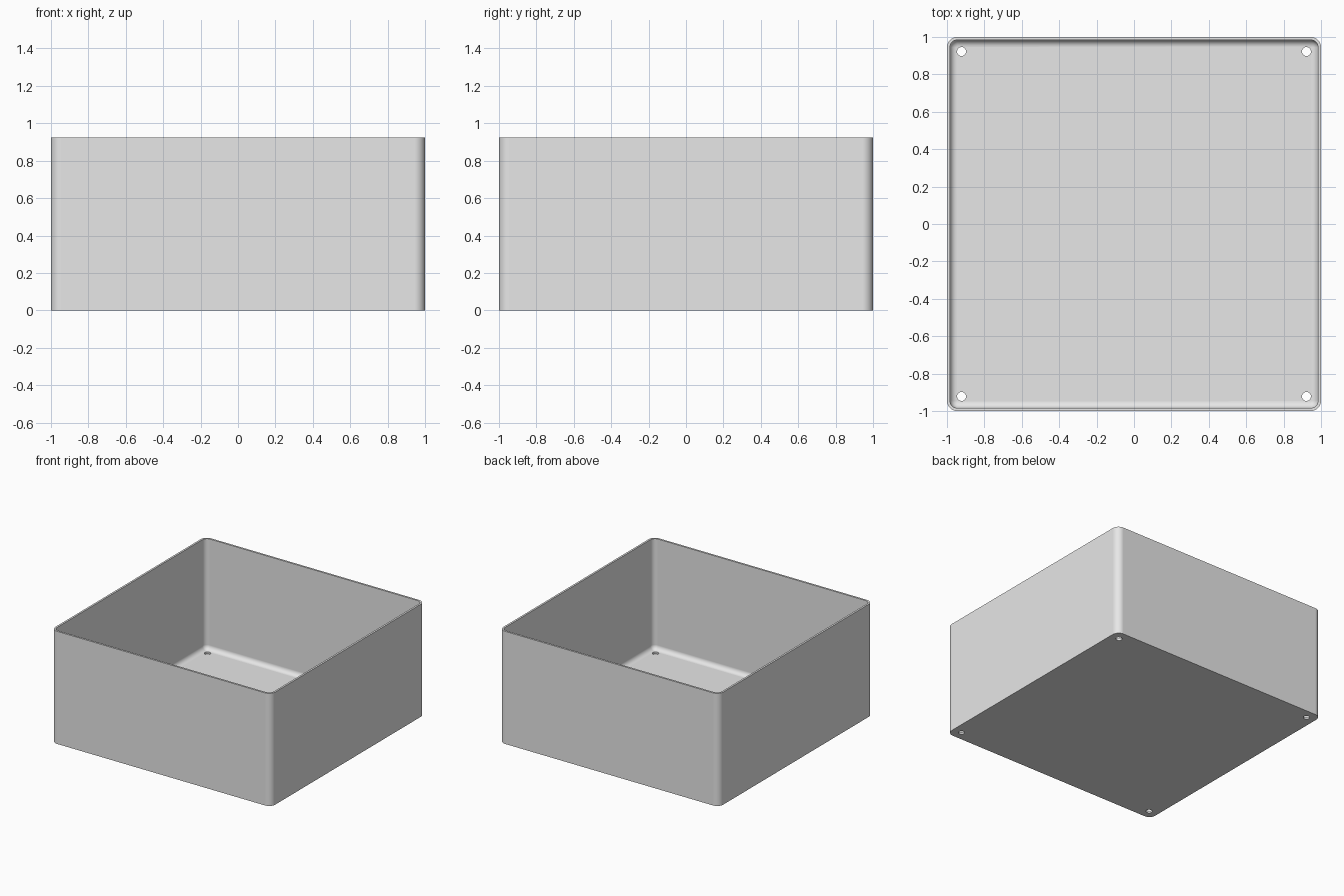
import bpy
import bmesh
from math import cos, sin, pi, radians

cube = bpy.data.objects.get("Cube")
if cube:
    bpy.data.objects.remove(cube, do_unlink=True)

HEIGHT = 0.925
WALL = 0.016
CORNER = 0.056
FILLET = 0.038
HOLE_POS, HOLE_RADIUS = 0.922, 0.024
STEPS = 8

grey = bpy.data.materials.new("light grey")
grey.use_nodes = True
grey.diffuse_color = (0.8, 0.8, 0.8, 1)
grey.node_tree.nodes["Principled BSDF"].inputs["Base Color"].default_value = (0.8, 0.8, 0.8, 1)


def rounded_ring(bm, half, radius, z):
    """Loop of vertices around a square with rounded corners."""
    ring = []
    for quarter, (sx, sy) in enumerate([(1, 1), (-1, 1), (-1, -1), (1, -1)]):
        for i in range(STEPS + 1):
            a = (quarter + i / STEPS) * pi / 2
            ring.append(bm.verts.new((sx * (half - radius) + radius * cos(a),
                                      sy * (half - radius) + radius * sin(a), z)))
    return ring


# Open box: outside wall, rim, inside wall, floor fillet, floor
profile = [(0, 0), (0, HEIGHT), (WALL, HEIGHT)]
for i in range(STEPS + 1):
    a = i / STEPS * pi / 2
    profile.append((WALL + FILLET * (1 - cos(a)), WALL + FILLET * (1 - sin(a))))

bm = bmesh.new()
rings = [rounded_ring(bm, 1 - inset, CORNER - inset, z) for inset, z in profile]
for lower, upper in zip(rings, rings[1:]):
    for i in range(len(lower)):
        j = (i + 1) % len(lower)
        bm.faces.new((lower[i], lower[j], upper[j], upper[i]))
bm.faces.new(reversed(rings[0]))
bm.faces.new(rings[-1])
bmesh.ops.recalc_face_normals(bm, faces=bm.faces)
mesh = bpy.data.meshes.new("open_box")
bm.to_mesh(mesh)
bm.free()
box = bpy.data.objects.new("open_box", mesh)
bpy.context.collection.objects.link(box)
mesh.materials.append(grey)

# Four screw holes through the floor corners
for sx in (-1, 1):
    for sy in (-1, 1):
        bpy.ops.mesh.primitive_cylinder_add(vertices=32, radius=HOLE_RADIUS, depth=0.2,
                                            location=(sx * HOLE_POS, sy * HOLE_POS, 0))
        cutter = bpy.context.object
        cutter.name = "hole_cutter"
        cutter.hide_render = True
        cutter.data.materials.append(grey)
        cut = box.modifiers.new("hole", 'BOOLEAN')
        cut.operation = 'DIFFERENCE'
        cut.solver = 'EXACT'
        cut.object = cutter
        bpy.context.view_layer.objects.active = box
        bpy.ops.object.modifier_apply(modifier=cut.name)
        bpy.data.objects.remove(cutter, do_unlink=True)

# Smooth fillets with crisp rim and hole edges
bpy.ops.object.select_all(action='DESELECT')
box.select_set(True)
bpy.context.view_layer.objects.active = box
bpy.ops.object.shade_smooth_by_angle(angle=radians(30))
weighted = box.modifiers.new("flat_sides", 'WEIGHTED_NORMAL')
weighted.keep_sharp = True
